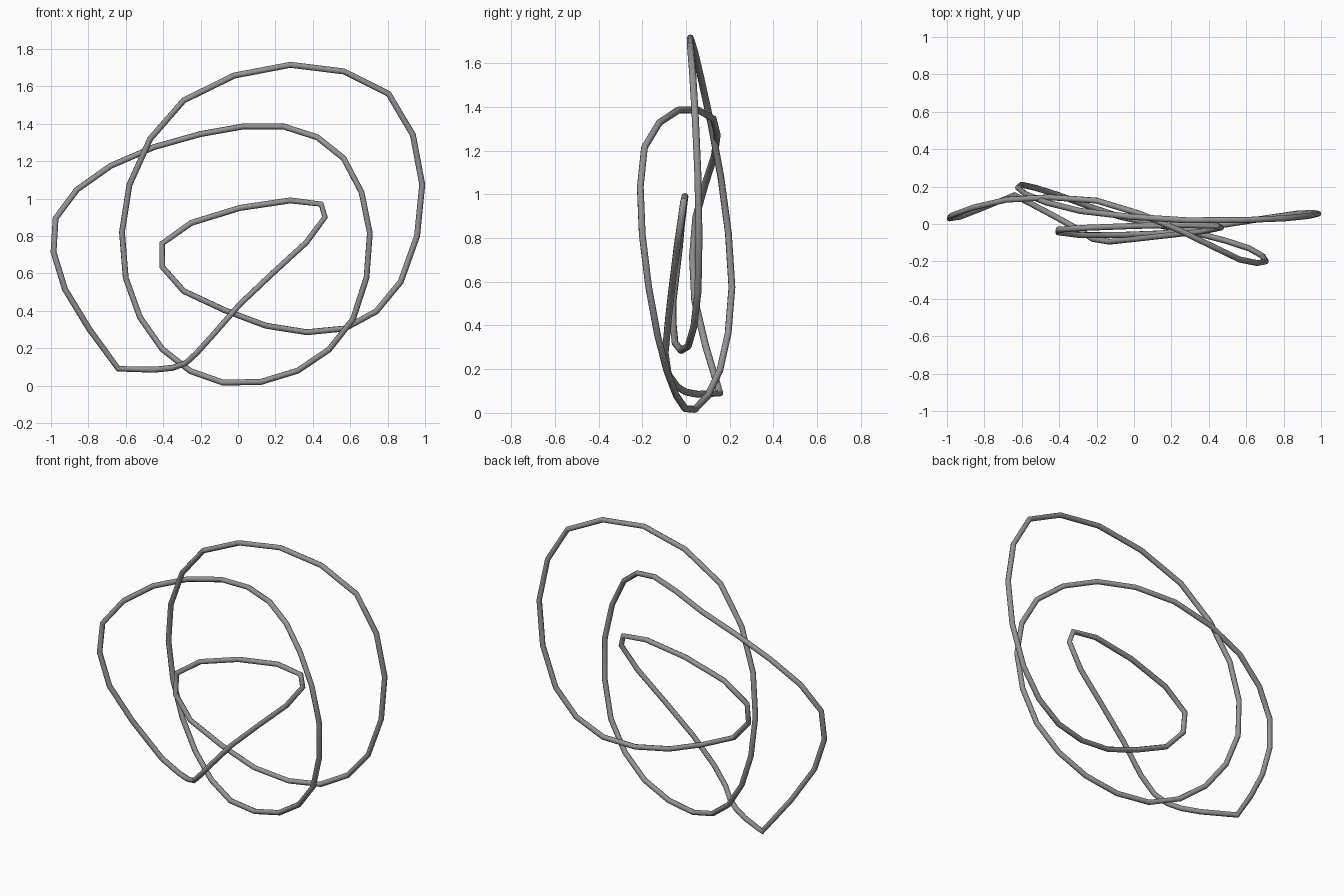
import bpy
from math import radians
from mathutils import Vector

WIRE_RADIUS = 0.016

default_cube = bpy.data.objects.get("Cube")
if default_cube:
    bpy.data.objects.remove(default_cube, do_unlink=True)


def make_material(name, value):
    material = bpy.data.materials.new(name)
    material.use_nodes = True
    colour = (value, value, value, 1)
    material.diffuse_color = colour
    shader = material.node_tree.nodes["Principled BSDF"]
    shader.inputs["Base Color"].default_value = colour
    return material


def to_vectors(points):
    """Turn points given in hundredths of a unit into vectors."""
    return [Vector(point) / 100 for point in points]


def add_midpoints(points):
    """Insert one smoothly interpolated point in every span."""
    before = points[0] * 2 - points[1]
    after = points[-1] * 2 - points[-2]
    padded = [before] + points + [after]
    result = []
    for a, b, c, d in zip(padded, padded[1:], padded[2:], padded[3:]):
        result.append(b)
        result.append((9 * (b + c) - a - d) / 16)
    result.append(points[-1])
    return result


def make_wire(name, path, radius, material):
    """Sweep a round section along a closed, straight-segmented path."""
    curve = bpy.data.curves.new(name, "CURVE")
    curve.dimensions = "3D"
    curve.bevel_depth = radius
    curve.bevel_resolution = 2
    spline = curve.splines.new("POLY")
    spline.points.add(len(path) - 1)
    for point, position in zip(spline.points, path):
        point.co = (*position, 1)
    spline.use_cyclic_u = True
    curve.materials.append(material)
    wire = bpy.data.objects.new(name, curve)
    bpy.context.collection.objects.link(wire)
    # Convert the sweep to a mesh and smooth its round section
    bpy.ops.object.select_all(action="DESELECT")
    wire.select_set(True)
    bpy.context.view_layer.objects.active = wire
    bpy.ops.object.convert(target="MESH")
    bpy.ops.object.shade_smooth_by_angle(angle=radians(50))


# Left sweep: from the sharp lower corner up and over the top
left_sweep = [
    (-64, 15.5, 9), (-92.5, 4, 51.5), (-97.5, 4.5, 89.5), (-68, 13, 117.5),
    (-20, 12.5, 134.5), (24.5, -3.5, 138.5), (56.5, -19, 121.5),
]

# Middle loop: down the right side, under and up the left side
middle_loop = [
    (70.5, -20, 81.5), (61.5, -13, 35.5), (32, -4.5, 8), (-8, 4, 1.6),
    (-40.5, 15.5, 19.5), (-60, 21, 57.5), (-58, 16, 107.5),
]

# Outer loop: the highest arch, curling inwards at the bottom
outer_loop = [
    (-29, 7, 152.5), (28, 2, 171.5), (80.5, 3, 156), (98.5, 5.5, 107.5),
    (87, 5.5, 55.5), (57, 1, 30.5), (15, -5, 32), (-29, -6, 50.5),
]

# Inner turn with its tight bends, then the tail back to the corner
inner_turn = [
    (-40.5, -4.5, 63.5), (-40.5, -3, 76), (-25, -2, 87), (1, -1, 95),
    (28, -0.5, 99), (44.5, -1, 97), (46.5, -2, 90), (36.5, -4, 76.5),
]
tail = [
    (19, -6, 60.5), (1, -8, 43.5), (-13, -9.5, 27.5), (-22, -8, 17.5),
    (-28, -4, 12), (-35, 0, 9.5), (-45, 5.5, 8.5),
]

path = add_midpoints(to_vectors(left_sweep + middle_loop + outer_loop))
path += to_vectors(inner_turn + tail)
make_wire("looped_wire", path, WIRE_RADIUS, make_material("mid grey", 0.3))
